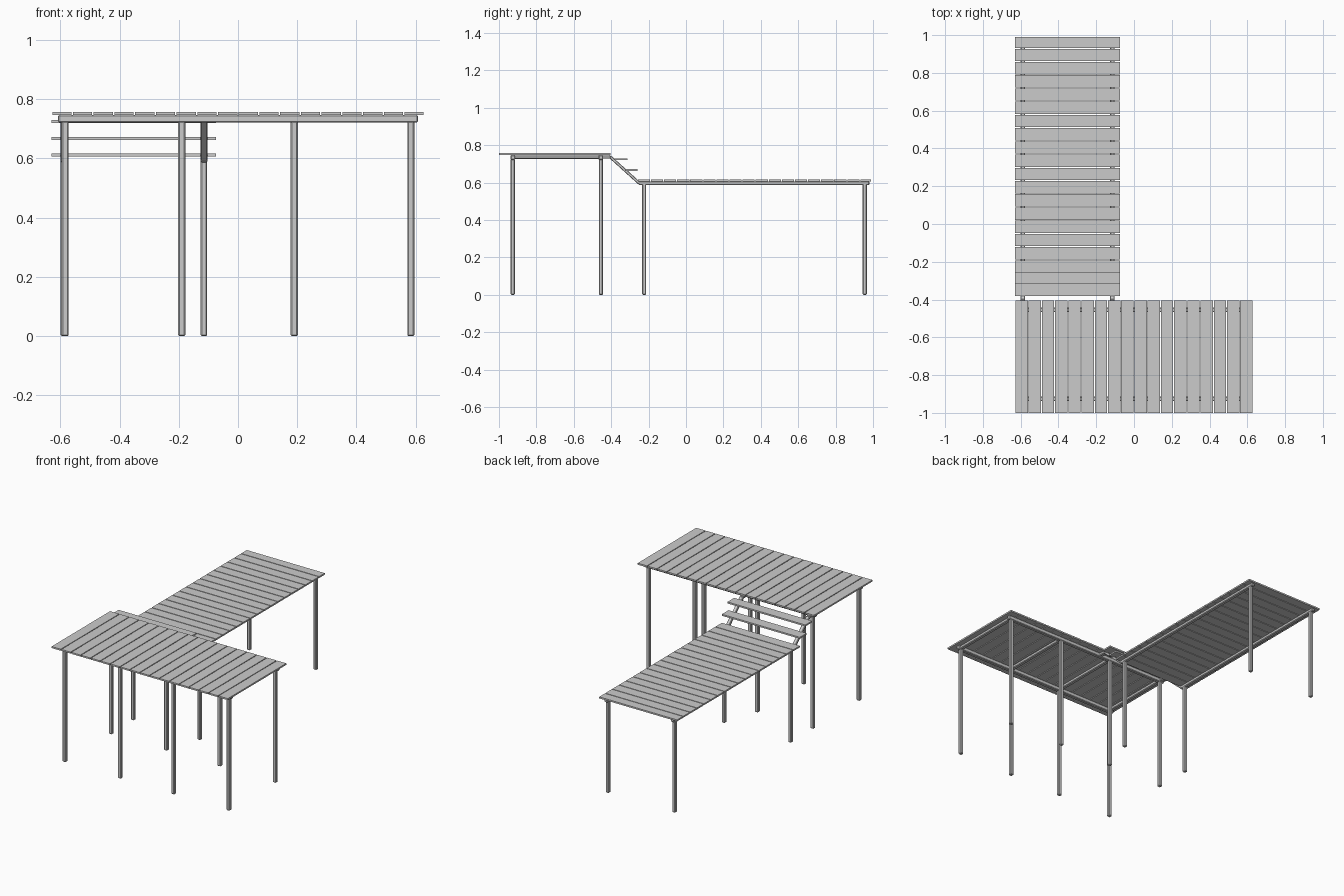
import bpy, bmesh, math
from mathutils import Vector, Matrix

if "Cube" in bpy.data.objects:
    bpy.data.objects.remove(bpy.data.objects["Cube"])


def box(name, x, y, z, bevel=0.0):
    """Axis-aligned box from (min, max) ranges, optionally with chamfered edges."""
    bm = bmesh.new()
    bmesh.ops.create_cube(bm, size=1)
    size = [b - a for a, b in (x, y, z)]
    bmesh.ops.scale(bm, vec=size, verts=bm.verts)
    if bevel:
        bmesh.ops.bevel(bm, geom=bm.edges[:], offset=bevel, segments=1,
                        affect='EDGES', profile=0.5)
    me = bpy.data.meshes.new(name)
    bm.to_mesh(me)
    bm.free()
    ob = bpy.data.objects.new(name, me)
    ob.location = [(a + b) / 2 for a, b in (x, y, z)]
    bpy.context.collection.objects.link(ob)
    return ob


def around(c, width):
    return (c - width / 2, c + width / 2)


T = 0.024          # timber thickness
CH = 0.004         # timber chamfer
PITCH, GAP = 0.07, 0.005
UP, LOW = 0.757, 0.617   # deck top heights
PLANK = 0.010
WALK = (-0.63, -0.075)   # walkway width in x
RAILS = (-0.588, -0.115)

# Upper deck planks, running front to back
for i in range(18):
    x0 = -0.63 + i * PITCH
    box("upper_plank", (x0 + GAP / 2, x0 + PITCH - GAP / 2), (-1.0, -0.405), (UP - PLANK, UP))

# Upper deck long beams, posts and joists
post_x = (-0.584, -0.19, 0.19, 0.584)
for y in (-0.926, -0.455):
    box("upper_beam", (-0.608, 0.608), around(y, T), (0.721, UP - PLANK), CH)
    for x in post_x:
        box("upper_post", around(x, T), around(y, 0.022), (0, 0.725), CH)
for x in post_x:
    box("upper_joist", around(x, T), (-0.926, -0.455), (0.727, UP - PLANK), CH)

# Walkway planks, running left to right
for i in range(18):
    y0 = -0.26 + i * PITCH
    box("walkway_plank", WALK, (y0 + GAP / 2, y0 + PITCH - (GAP / 2 if i < 17 else 0.01)),
        (LOW - PLANK, LOW))

# Walkway side beams and posts
for x in RAILS:
    box("walkway_beam", around(x, T), (-0.255, 0.98), (0.587, LOW - PLANK), CH)
    for y in (-0.224, 0.956):
        box("walkway_post", around(x, 0.022), around(y, 0.022), (0, 0.595), CH)

# Stair stringers: short level end under the upper deck, then a slope
for x in RAILS:
    box("stringer_end", around(x, T), (-0.455, -0.402), (0.728, UP - PLANK), CH)
    a, b = Vector((x, -0.405, 0.737)), Vector((x, -0.25, 0.597))
    d = b - a
    s = box("stringer", around(0, T), around(0, d.length), around(0, 0.016), 0.003)
    s.location = (a + b) / 2
    s.rotation_euler = (math.atan2(d.z, d.y), 0, 0)

# Stair treads
for y0, top in ((-0.382, 0.730), (-0.326, 0.672)):
    box("stair_tread", WALK, (y0, y0 + 0.068), (top - PLANK, top))
